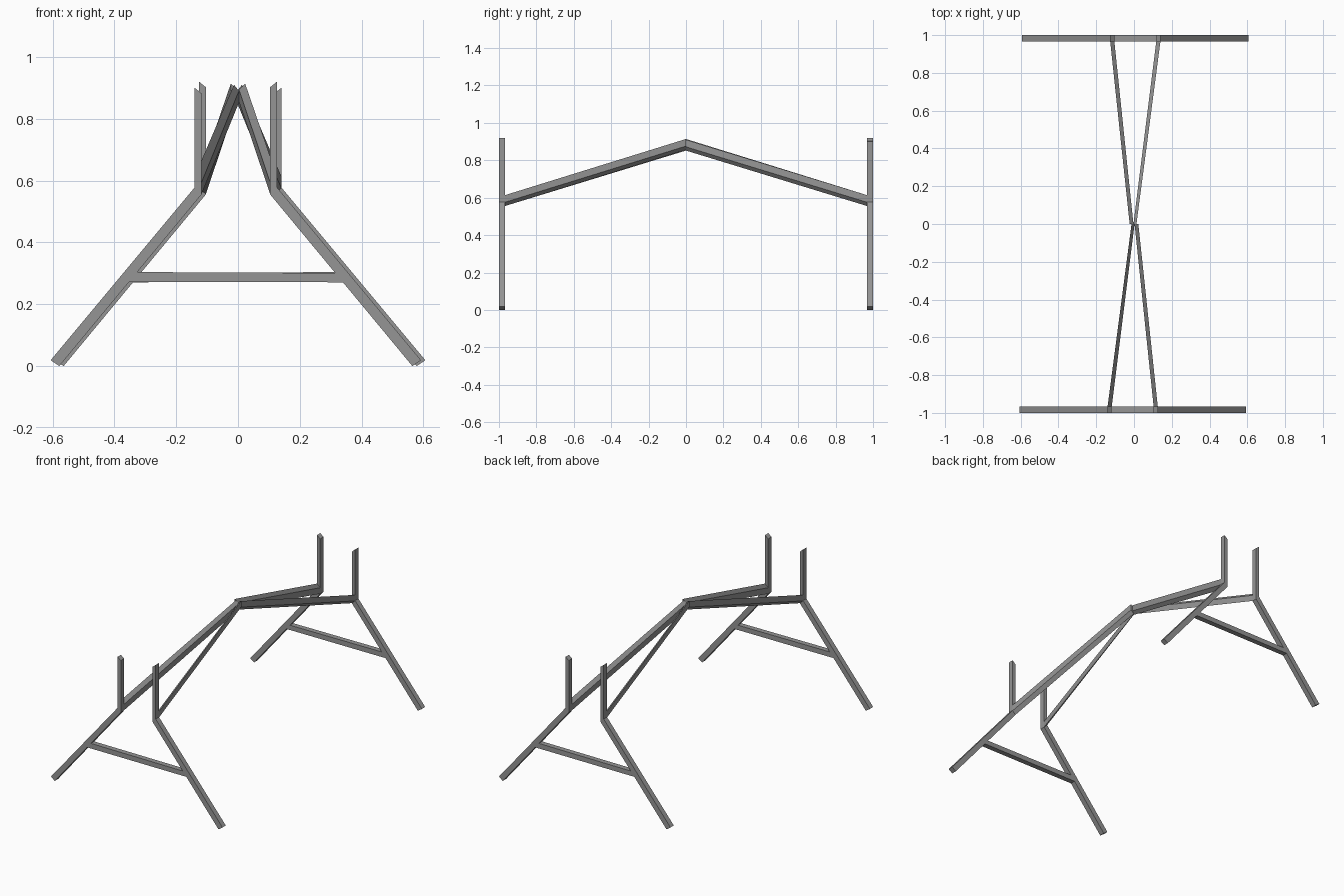
import bpy
import bmesh

cube = bpy.data.objects.get("Cube")
if cube:
    bpy.data.objects.remove(cube, do_unlink=True)

steel = bpy.data.materials.new("grey steel")
steel.use_nodes = True
grey = (0.3, 0.3, 0.3, 1)
steel.diffuse_color = grey
steel.node_tree.nodes["Principled BSDF"].inputs["Base Color"].default_value = grey

OUT, IN = -1.0, -0.967   # depth range of an end frame


def loft(name, start, y0, end, y1, turn):
    """Join two x-z outlines; turn = -1 spins the bar half round for the back."""
    bm = bmesh.new()
    a = [bm.verts.new((turn * x, turn * y0, z)) for x, z in start]
    b = [bm.verts.new((turn * x, turn * y1, z)) for x, z in end]
    bm.faces.new(a)
    bm.faces.new(b[::-1])
    for i in range(len(a)):
        j = (i + 1) % len(a)
        bm.faces.new((a[j], a[i], b[i], b[j]))
    bmesh.ops.recalc_face_normals(bm, faces=bm.faces)
    mesh = bpy.data.meshes.new(name)
    bm.to_mesh(mesh)
    bm.free()
    mesh.materials.append(steel)
    obj = bpy.data.objects.new(name, mesh)
    bpy.context.collection.objects.link(obj)


def slab(name, outline, turn):
    loft(name, outline, OUT, outline, IN, turn)


def slanted(outer, inner, top, height):
    """Bar section whose outer edge sits higher than its inner edge."""
    drop = 0.02
    return [(outer, top), (inner, top - drop),
            (inner, top - drop - height), (outer, top - height)]


for end, turn in (("front", 1), ("back", -1)):
    # The two sides differ slightly in post height and meeting point
    for side, sx, top, ridge_out, ridge_in, ridge_top in (
            ("right", -1, 0.9, -0.013, 0.003, 0.91),
            ("left", 1, 0.92, 0.023, 0.003, 0.914)):
        def at(x):
            return sx * x - 0.007
        outer_knee, inner_knee = (at(0.133), 0.578), (at(0.111), 0.555)
        slab(f"{end}_{side}_leg",
             [(at(0.599), 0.019), (at(0.571), 0), inner_knee, outer_knee], turn)
        slab(f"{end}_{side}_post",
             [outer_knee, inner_knee, (at(0.111), top - 0.018), (at(0.133), top)], turn)
        # Beam rising from the knee to the ridge
        loft(f"{end}_{side}_beam",
             slanted(at(0.133), at(0.111), 0.614, 0.038), IN,
             slanted(ridge_out, ridge_in, ridge_top, 0.038), 0, turn)
    slab(f"{end}_cross_brace",
         [(-0.361, 0.272), (-0.335, 0.304), (0.321, 0.301), (0.347, 0.271)], turn)
